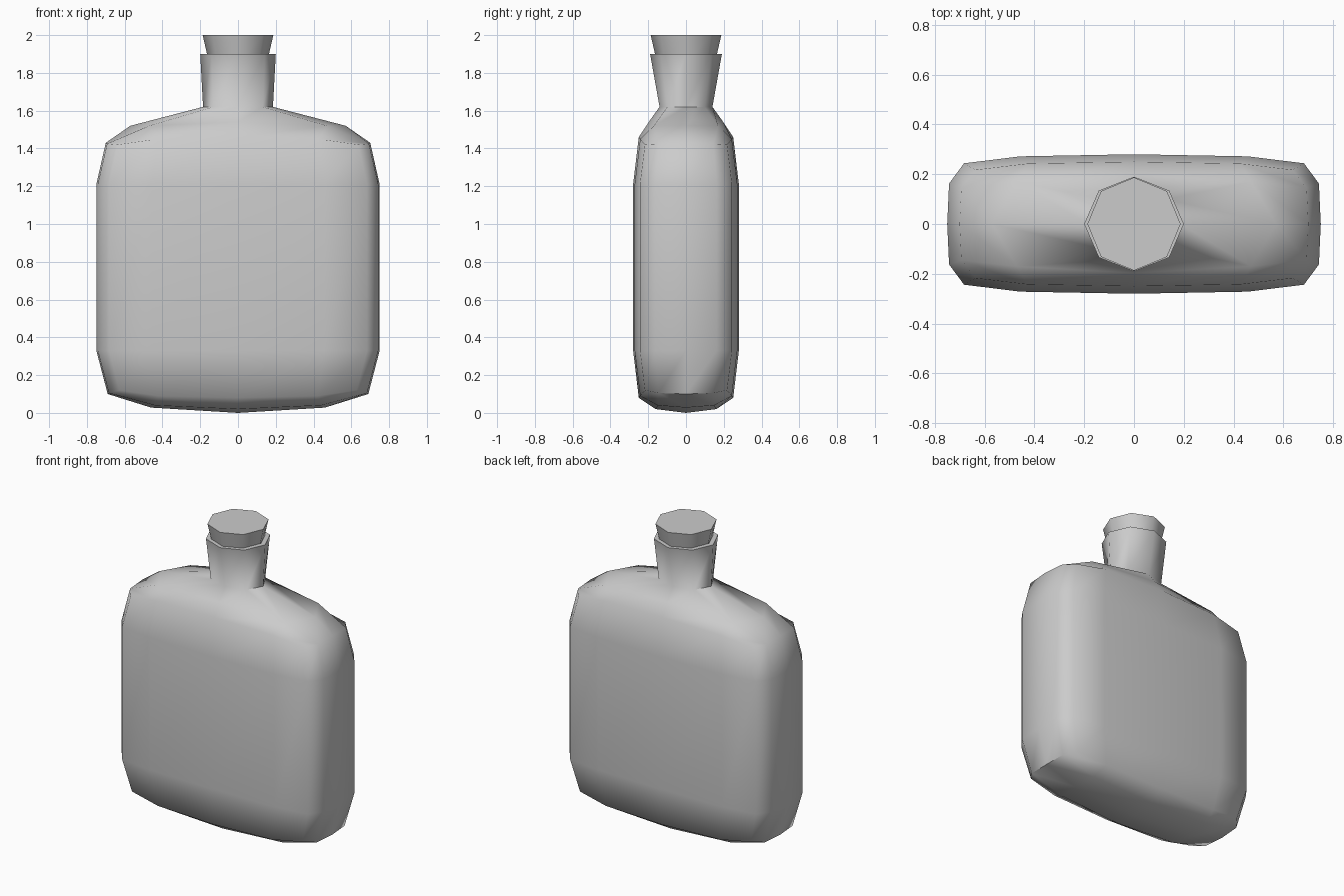
import bpy, bmesh, math

if "Cube" in bpy.data.objects:
    bpy.data.objects.remove(bpy.data.objects["Cube"])

# quarter outlines (fraction of half width, fraction of half depth)
SECTION = [(1, 0), (0.99, 0.58), (0.91, 0.87), (0.61, 0.97), (0, 1)]


def mirrored(quarter):
    """Turn a quarter outline (+x axis to +y axis) into a full loop of points."""
    half = quarter + [(-x, y, z) for x, y, z in reversed(quarter[:-1])]
    return half + [(x, -y, z) for x, y, z in reversed(half[1:-1])]


def loop(bm, quarter):
    return [bm.verts.new(p) for p in mirrored(quarter)]


def section(bm, half_w, half_d, heights):
    return loop(bm, [(x * half_w, y * half_d, z) for (x, y), z in zip(SECTION, heights)])


def octagon(bm, rx, ry, z):
    return [bm.verts.new((rx * math.cos(k * math.pi / 4), ry * math.sin(k * math.pi / 4), z))
            for k in range(8)]


def bridge(bm, a, b):
    n = len(a)
    for k in range(n):
        bm.faces.new((a[k], a[(k + 1) % n], b[(k + 1) % n], b[k]))


def grid_cap(bm, o, i):
    """Join a 16 point loop to an 8 point loop with a grid of quads."""
    for q in range(4):
        a, c = 4 * q, i[2 * q + 1]
        bm.faces.new((o[a], o[a + 1], c, i[2 * q]))
        bm.faces.new((o[a + 1], o[a + 2], o[a + 3], c))
        bm.faces.new((o[a + 3], o[(a + 4) % 16], i[(2 * q + 2) % 8], c))


def finish(bm, name, angle):
    bmesh.ops.recalc_face_normals(bm, faces=bm.faces)
    mesh = bpy.data.meshes.new(name)
    bm.to_mesh(mesh)
    bm.free()
    obj = bpy.data.objects.new(name, mesh)
    bpy.context.collection.objects.link(obj)
    bpy.ops.object.select_all(action='DESELECT')
    obj.select_set(True)
    bpy.context.view_layer.objects.active = obj
    bpy.ops.object.shade_smooth_by_angle(angle=math.radians(angle))


# flask: rounded flat body
bm = bmesh.new()
rings = [section(bm, 0.69, 0.25, (0.10, 0.105, 0.12, 0.09, 0.08)),
         section(bm, 0.75, 0.28, (0.33,) * 5),
         section(bm, 0.75, 0.28, (1.21,) * 5),
         section(bm, 0.70, 0.25, (1.43, 1.425, 1.42, 1.45, 1.46))]
for a, b in zip(rings, rings[1:]):
    bridge(bm, a, b)

# underside
base = loop(bm, [(0.46, 0, 0.028), (0.44, 0.15, 0.04), (0, 0.16, 0.02)])
grid_cap(bm, rings[0], base)
centre = bm.verts.new((0, 0, 0))
for k in range(0, 8, 2):
    bm.faces.new((base[k], base[k + 1], base[(k + 2) % 8], centre))

# shoulders, neck and lip
shoulder = loop(bm, [(0.57, 0, 1.52), (0.47, 0.17, 1.52), (0, 0.197, 1.54)])
grid_cap(bm, rings[-1], shoulder)
neck = [shoulder,
        octagon(bm, 0.185, 0.14, 1.62),
        octagon(bm, 0.20, 0.19, 1.90),
        octagon(bm, 0.167, 0.165, 1.90),
        octagon(bm, 0.158, 0.155, 1.86)]
for a, b in zip(neck, neck[1:]):
    bridge(bm, a, b)
finish(bm, "flask", 55)

# stopper
bm = bmesh.new()
low = octagon(bm, 0.155, 0.155, 1.86)
top = octagon(bm, 0.187, 0.187, 2.0)
bridge(bm, low, top)
bm.faces.new(low)
bm.faces.new(top)
finish(bm, "stopper", 50)
